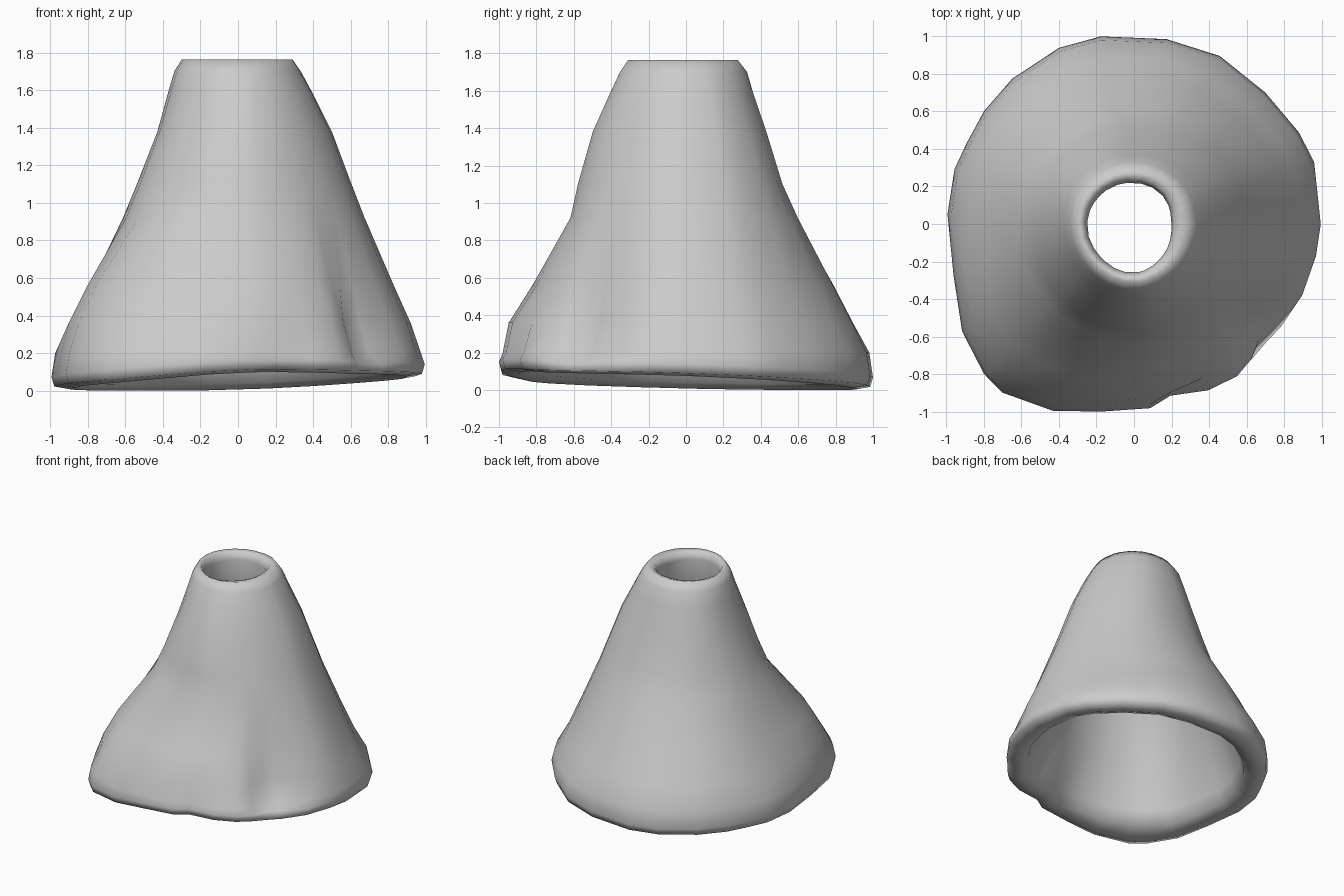
import bpy, bmesh
from math import radians, cos, sin, exp

if "Cube" in bpy.data.objects:
    bpy.data.objects.remove(bpy.data.objects["Cube"])

# Irregular foot outline: (angle in degrees, radius)
FOOT = [(0, .995), (19, 1.015), (29, 1.005), (45, .99), (63, 1.005), (80, 1.0),
        (100, 1.015), (113, 1.02), (130, 1.01), (143, 1.0), (154, .99), (163, 1.0),
        (177, .995), (196, 1.0), (212, 1.08), (225, 1.13), (232, 1.14), (246.5, 1.085),
        (260, 1.015), (275, .985), (282, .935), (294, .97), (304, .98), (311, .97),
        (318, .96), (325, .97), (337, .985), (350, .985)]

# Radii every 45 degrees, starting at +x, for each height of the outer wall
WALL = [(.36, [.92, .88, .905, .90, .89, 1.03, .94, .88]),
        (.56, [.83, .79, .80, .80, .79, .915, .81, .77]),
        (.92, [.675, .64, .60, .59, .615, .625, .62, .63]),
        (1.10, [.605, .575, .515, .53, .54, .55, .58, .57]),
        (1.38, [.50, .475, .43, .44, .43, .45, .50, .48]),
        (1.58, [.40, .385, .365, .38, .375, .38, .41, .40]),
        (1.70, [.335, .335, .33, .34, .34, .34, .355, .34])]
LIP = [.29, .29, .28, .29, .30, .30, .31, .30]
HOLE = [.20, .215, .22, .235, .25, .25, .26, .225]
FLOOR = [.075, .04, .005, .0, .008, .035, .095, .09]


def blend(values, deg):
    """Smooth periodic interpolation of eight values around the axis."""
    t = (deg / 45) % 8
    i, f = int(t), t - int(t)
    a, b, c, d = (values[(i + k) % 8] for k in (-1, 0, 1, 2))
    return b + .5 * f * (c - a + f * (2 * a - 5 * b + 4 * c - d
                                      + f * (3 * (b - c) + d - a)))


def fold(deg):
    """Crease in the front right of the skirt, sharp on its front side."""
    return exp(-((deg - 319) / (7 if deg < 319 else 14)) ** 2)


def section(deg, foot):
    """Closed (radius, height) section: outer wall, lip, inner wall, bottom rim."""
    zb, dent = max(0, blend(FLOOR, deg)), fold(deg)
    pts = [(foot - .10, zb), (foot - .015, zb + .015),
           (foot - .06 * dent, zb + .065), (foot - .02 - .11 * dent, .20)]
    for z, radii in WALL:
        depth = .15 * max(0, 1 - (z - .2) / .5)
        pts.append((blend(radii, deg) - depth * dent, z))
    hole = blend(HOLE, deg)
    pts += [(blend(LIP, deg), 1.765), (hole + .02, 1.755), (hole, 1.70)]
    for z, radii in reversed(WALL[1:-2]):
        pts.append((blend(radii, deg) - .15, z))
    pts += [(min(foot - .21, .82), zb + .13), (min(foot - .18, .88), zb + .03)]
    return pts


# Hollow cone shell
bm = bmesh.new()
columns = [[bm.verts.new((r * cos(radians(a)), r * sin(radians(a)), z))
            for r, z in section(a, foot)] for a, foot in FOOT]
for col, nxt in zip(columns, columns[1:] + columns[:1]):
    n = len(col)
    for i in range(n):
        j = (i + 1) % n
        bm.faces.new((col[i], nxt[i], nxt[j], col[j]))
bmesh.ops.recalc_face_normals(bm, faces=bm.faces)
for f in bm.faces:
    f.smooth = True
mesh = bpy.data.meshes.new("cone_shell")
bm.to_mesh(mesh)
bm.free()
bpy.context.collection.objects.link(bpy.data.objects.new("cone_shell", mesh))
